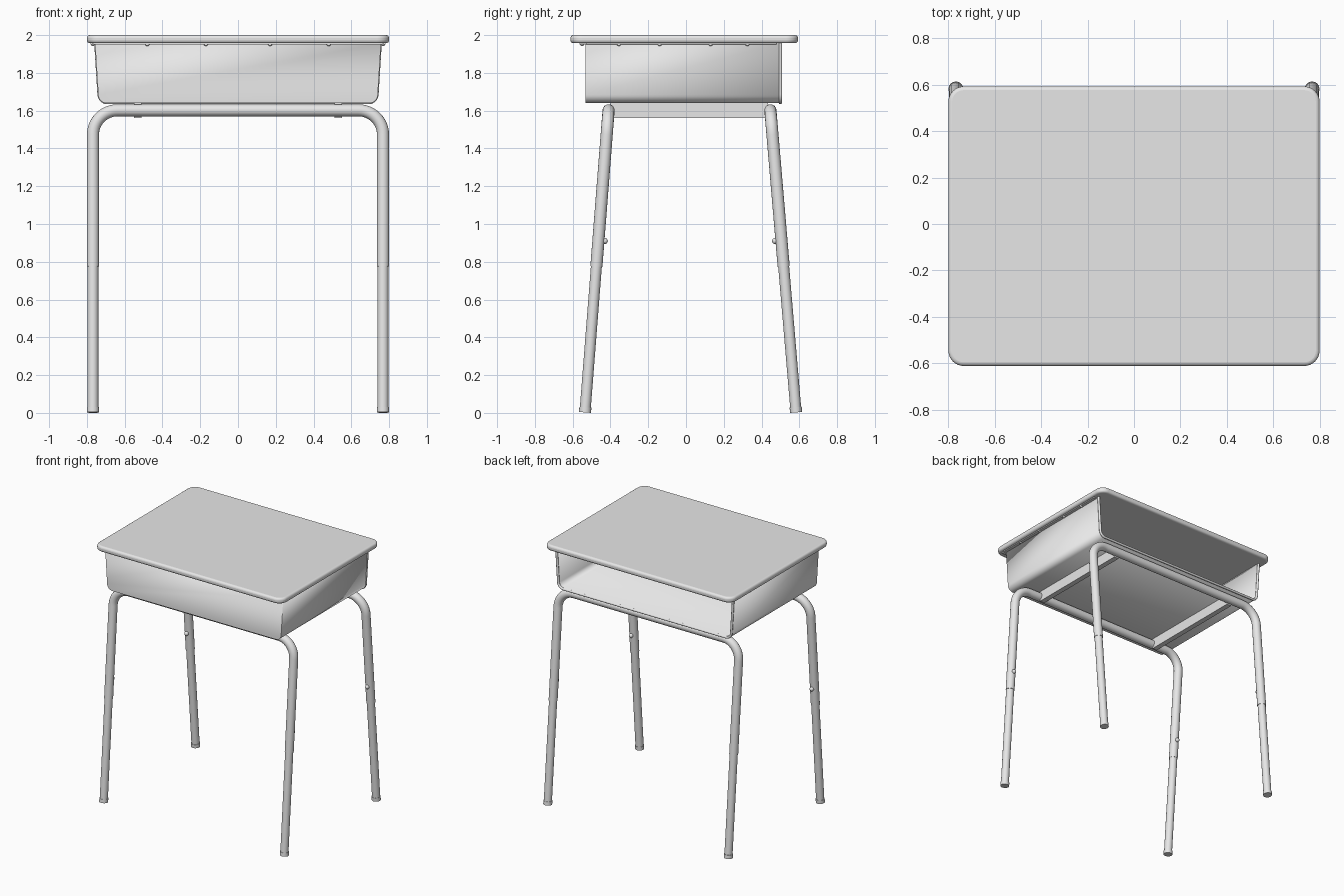
import bpy, bmesh, math
from mathutils import Vector

if "Cube" in bpy.data.objects:
    bpy.data.objects.remove(bpy.data.objects["Cube"])

grey = bpy.data.materials.new("light grey")
grey.diffuse_color = (0.8, 0.8, 0.8, 1)
grey.use_nodes = True
grey.node_tree.nodes["Principled BSDF"].inputs["Base Color"].default_value = grey.diffuse_color


def finish(ob, angle=40):
    """Apply the material and smooth shading with sharp edges kept."""
    ob.data.materials.clear()
    ob.data.materials.append(grey)
    bpy.ops.object.select_all(action='DESELECT')
    ob.select_set(True)
    bpy.context.view_layer.objects.active = ob
    if ob.type == 'CURVE':
        bpy.ops.object.convert(target='MESH')
        ob = bpy.context.view_layer.objects.active
    bpy.ops.object.shade_smooth_by_angle(angle=math.radians(angle))
    return ob


def mesh_object(name, bm):
    bmesh.ops.recalc_face_normals(bm, faces=bm.faces)
    me = bpy.data.meshes.new(name)
    bm.to_mesh(me)
    bm.free()
    ob = bpy.data.objects.new(name, me)
    bpy.context.collection.objects.link(ob)
    return ob


def tube(name, points, radius):
    cu = bpy.data.curves.new(name, 'CURVE')
    cu.dimensions = '3D'
    cu.bevel_depth = radius
    cu.bevel_resolution = 6
    cu.use_fill_caps = True
    sp = cu.splines.new('POLY')
    sp.points.add(len(points) - 1)
    for p, co in zip(sp.points, points):
        p.co = (*co, 1)
    ob = bpy.data.objects.new(name, cu)
    bpy.context.collection.objects.link(ob)
    return finish(ob)


def box(name, lo, hi):
    bm = bmesh.new()
    bmesh.ops.create_cube(bm, size=1)
    lo, hi = Vector(lo), Vector(hi)
    for v in bm.verts:
        v.co = (lo + hi) / 2 + v.co * (hi - lo)
    return finish(mesh_object(name, bm))


def knob(name, loc, radius, squash=(1, 1, 1)):
    bm = bmesh.new()
    bmesh.ops.create_uvsphere(bm, u_segments=12, v_segments=8, radius=radius)
    for v in bm.verts:
        v.co = Vector(a * b for a, b in zip(v.co, squash)) + Vector(loc)
    return finish(mesh_object(name, bm), 60)


def arc(cx, cy, r, a0, a1, n=8):
    return [(cx + r * math.cos(math.radians(a0 + (a1 - a0) * i / n)),
             cy + r * math.sin(math.radians(a0 + (a1 - a0) * i / n))) for i in range(n + 1)]


# Desktop: rounded slab with softened rim
bm = bmesh.new()
r, x, y0, y1 = 0.065, 0.80, -0.612, 0.593
outline = (arc(x - r, y1 - r, r, 0, 90) + arc(r - x, y1 - r, r, 90, 180)
           + arc(r - x, y0 + r, r, 180, 270) + arc(x - r, y0 + r, r, 270, 360))
face = bm.faces.new([bm.verts.new((a, b, 1.957)) for a, b in outline])
ext = bmesh.ops.extrude_face_region(bm, geom=[face])
for v in ext["geom"]:
    if isinstance(v, bmesh.types.BMVert):
        v.co.z = 2.0
top = mesh_object("desktop", bm)
bev = top.modifiers.new("rim", 'BEVEL')
bev.width, bev.segments, bev.limit_method = 0.016, 4, 'ANGLE'
bev.angle_limit = math.radians(40)
finish(top)

# Book box: U-shaped sheet closed at the front, open at the back
left = [(-0.757, 1.958)] + arc(-0.695, 1.685, 0.045, 180, 270)
profile = left + [(-a, b) for a, b in reversed(left)]
bm = bmesh.new()
front = [bm.verts.new((a, -0.533, b)) for a, b in profile]
back = [bm.verts.new((a, 0.503, b)) for a, b in profile]
for i in range(len(profile) - 1):
    bm.faces.new((front[i], front[i + 1], back[i + 1], back[i]))
wall = bm.faces.new(front)
tray = mesh_object("book_box", bm)
# make sure the sheet faces outward so it thickens inward
if tray.data.polygons[len(profile) - 1].normal.y > 0:
    tray.data.flip_normals()
sol = tray.modifiers.new("sheet", 'SOLIDIFY')
sol.thickness, sol.offset = 0.012, -1
finish(tray)

# Rolled lip round the box opening
tube("box_lip", [(a * 0.994, 0.5, b + 0.003) for a, b in profile], 0.009)

# Mounting flanges and screws under the desktop
box("front_flange", (-0.77, -0.565, 1.95), (0.77, -0.53, 1.957))
for s in (-1, 1):
    box("side_flange", (min(s * 0.745, s * 0.78), -0.53, 1.95),
        (max(s * 0.745, s * 0.78), 0.48, 1.957))
    for y in (-0.355, -0.14, 0.13, 0.325):
        knob("flange_screw", (s * 0.768, y, 1.95), 0.011, (1, 1, 0.7))
    for x in (0.17, 0.48):
        knob("flange_screw", (s * x, -0.55, 1.95), 0.011, (1, 1, 0.7))

# Leg frames: bent upper tube, lower inserts, feet and adjusting screws
for name, y_foot, y_top in (("front", -0.535, -0.41), ("back", 0.583, 0.447)):
    def at(x, z):
        return (x, y_foot + (y_top - y_foot) * z / 1.6, z)
    half = [(-0.768, 0.775)] + arc(-0.638, 1.472, 0.13, 180, 90, 12)
    path = half + [(-a, b) for a, b in reversed(half)]
    tube(name + "_frame", [at(a, b) for a, b in path], 0.032)
    inward = 1 if y_top < 0 else -1
    for s in (-1, 1):
        tube(name + "_lower_leg", [at(s * 0.768, 0.01), at(s * 0.768, 0.82)], 0.029)
        tube(name + "_foot", [at(s * 0.768, 0.0026), at(s * 0.768, 0.03)], 0.032)
        p = at(s * 0.768, 0.91)
        knob(name + "_leg_screw", (p[0], p[1] + inward * 0.034, p[2]), 0.016)

# Rails joining the two frames below the box
for s in (-1, 1):
    box("cross_rail", (s * 0.53 - 0.02, -0.40, 1.562), (s * 0.53 + 0.02, 0.435, 1.641))
